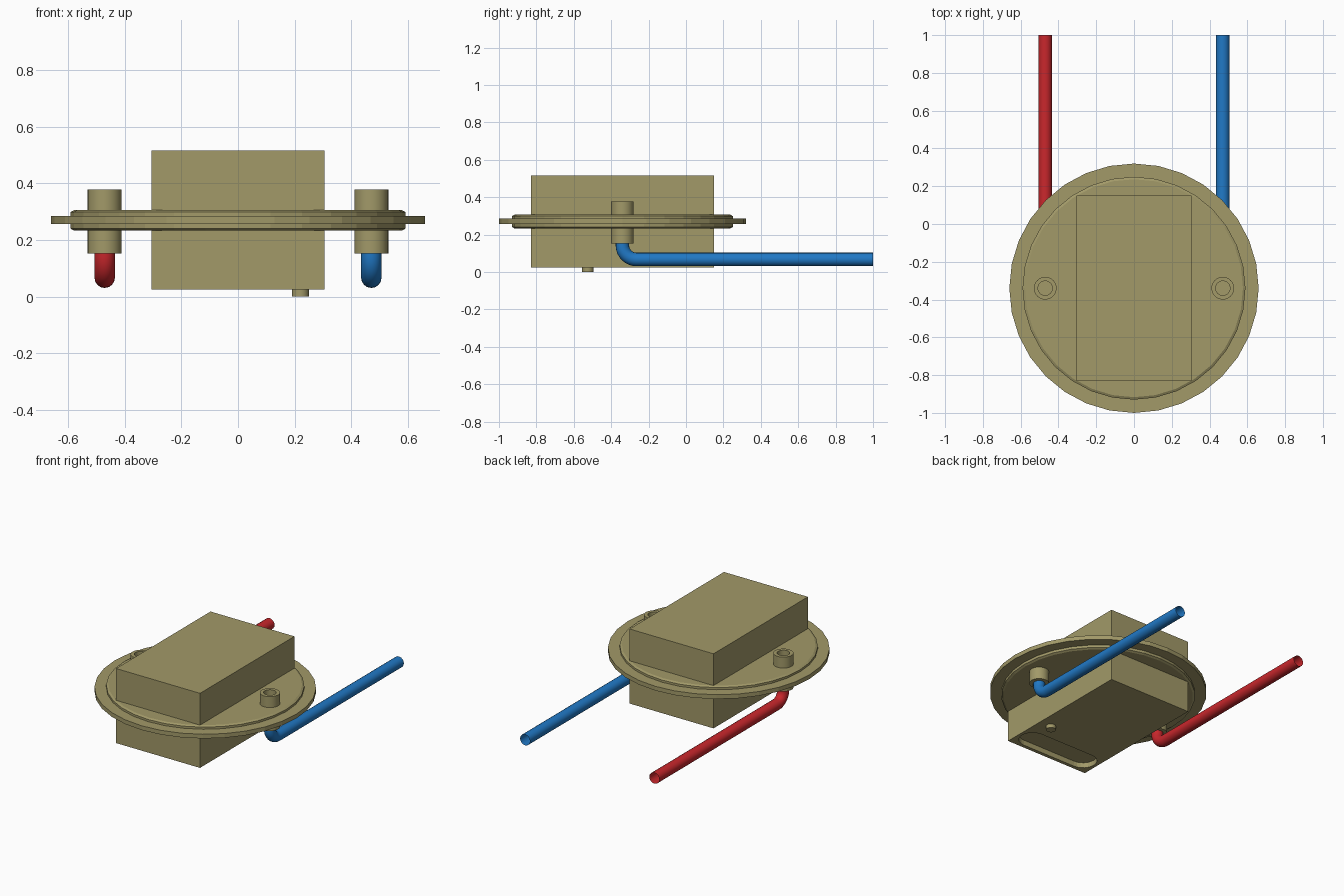
import bpy, bmesh
from math import sin, cos, pi, radians

if "Cube" in bpy.data.objects:
    bpy.data.objects.remove(bpy.data.objects["Cube"])

CY = -0.34  # centre line of the round flange


def material(name, rgb):
    m = bpy.data.materials.new(name)
    m.diffuse_color = (*rgb, 1)
    m.use_nodes = True
    m.node_tree.nodes["Principled BSDF"].inputs["Base Color"].default_value = m.diffuse_color
    return m


TAN = material("tan", (0.36, 0.32, 0.14))
RED = material("red", (0.58, 0.02, 0.025))
BLUE = material("blue", (0.015, 0.19, 0.56))


def finish(name, bm, mat, smooth=False):
    bmesh.ops.recalc_face_normals(bm, faces=bm.faces)
    me = bpy.data.meshes.new(name)
    bm.to_mesh(me)
    bm.free()
    me.materials.append(mat)
    ob = bpy.data.objects.new(name, me)
    bpy.context.collection.objects.link(ob)
    bpy.ops.object.select_all(action='DESELECT')
    bpy.context.view_layer.objects.active = ob
    ob.select_set(True)
    if smooth:
        bpy.ops.object.shade_smooth_by_angle(angle=radians(35))
    return ob


def lathe(name, profile, x, y, sides, smooth=False):
    """Spin an (r, z) profile round a vertical axis and cap both ends."""
    bm = bmesh.new()
    rings = [[bm.verts.new((x + r * cos(2 * pi * i / sides),
                            y + r * sin(2 * pi * i / sides), z))
              for i in range(sides)] for r, z in profile]
    for a, b in zip(rings, rings[1:]):
        for i in range(sides):
            j = (i + 1) % sides
            bm.faces.new((a[i], a[j], b[j], b[i]))
    bm.faces.new(rings[0])
    bm.faces.new(rings[-1])
    return finish(name, bm, TAN, smooth)


# Flange: thin outer rim with a thicker chamfered centre
lathe("flange", [(0.577, 0.233), (0.59, 0.24), (0.59, 0.257), (0.66, 0.257),
                 (0.66, 0.285), (0.59, 0.285), (0.59, 0.299), (0.577, 0.306)],
      0, CY, 32)

# Housing block with a rounded slot underneath
bm = bmesh.new()
bmesh.ops.create_cube(bm, size=1)
bmesh.ops.scale(bm, vec=(0.61, 0.98, 0.49), verts=bm.verts)
bmesh.ops.translate(bm, vec=(0, CY, 0.27), verts=bm.verts)
housing = finish("housing", bm, TAN)

bm = bmesh.new()
outline = []
for i in range(26):
    side = 1 if i < 13 else -1
    a = -pi / 2 + pi * (i if i < 13 else i - 1) / 12
    outline.append(bm.verts.new((side * 0.2 + 0.085 * cos(a),
                                 -0.722 + 0.085 * sin(a), -0.05)))
base = bm.faces.new(outline)
top = bmesh.ops.extrude_face_region(bm, geom=[base])["geom"]
bmesh.ops.translate(bm, vec=(0, 0, 0.11),
                    verts=[v for v in top if isinstance(v, bmesh.types.BMVert)])
cutter = finish("slot_cutter", bm, TAN)
cutter.hide_render = True

cut = housing.modifiers.new("slot", 'BOOLEAN')
cut.operation = 'DIFFERENCE'
cut.solver = 'EXACT'
cut.object = cutter
bpy.context.view_layer.objects.active = housing
bpy.ops.object.modifier_apply(modifier="slot")
bpy.data.objects.remove(cutter)

# Locating peg under the housing
lathe("peg", [(0.03, 0.0), (0.03, 0.03)], 0.22, -0.525, 24, True)

# Terminal posts with blind holes, and the bent wires below them
R = 0.075
for side, x, mat in (("left", -0.47, RED), ("right", 0.47, BLUE)):
    lathe(side + "_terminal", [(0.06, 0.152), (0.06, 0.378), (0.038, 0.378),
                               (0.038, 0.32)], x, CY, 32, True)
    path = [(CY, 0.17)]
    for i in range(9):
        a = pi / 2 * i / 8
        path.append((CY + R - R * cos(a), 0.067 + R - R * sin(a)))
    path.append((1.0, 0.067))
    cu = bpy.data.curves.new(side + "_wire", 'CURVE')
    cu.dimensions = '3D'
    cu.bevel_depth = 0.036
    cu.bevel_resolution = 6
    sp = cu.splines.new('POLY')
    sp.points.add(len(path) - 1)
    for p, (y, z) in zip(sp.points, path):
        p.co = (x, y, z, 1)
    sp.use_smooth = True
    cu.materials.append(mat)
    wire = bpy.data.objects.new(side + "_wire", cu)
    bpy.context.collection.objects.link(wire)
    bpy.ops.object.select_all(action='DESELECT')
    bpy.context.view_layer.objects.active = wire
    wire.select_set(True)
    bpy.ops.object.convert(target='MESH')
